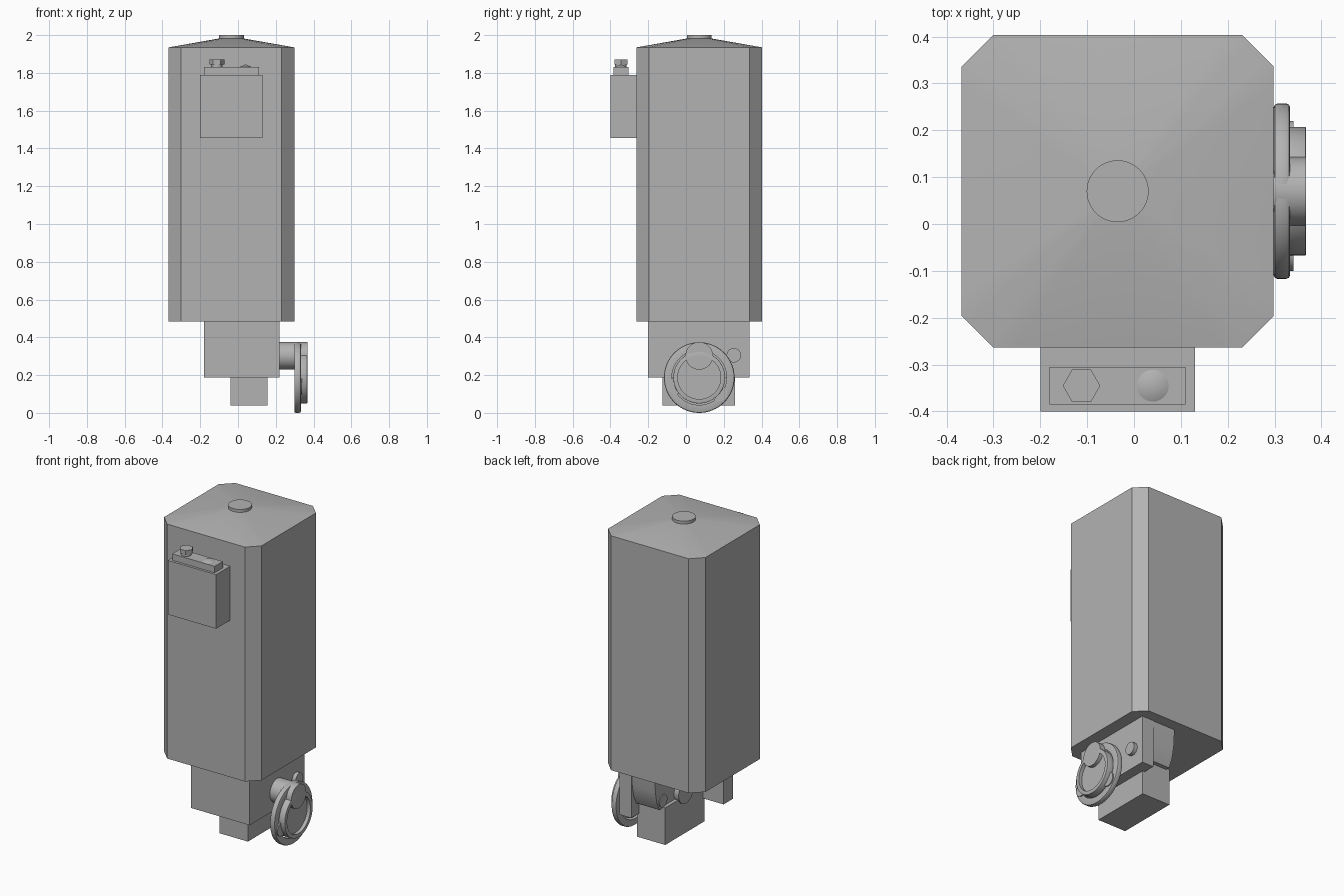
import bpy, bmesh, math
from mathutils import Matrix, Vector

if "Cube" in bpy.data.objects:
    bpy.data.objects.remove(bpy.data.objects["Cube"], do_unlink=True)

GREY = (0.45, 0.45, 0.45, 1)
mat = bpy.data.materials.new("plain_grey")
mat.use_nodes = True
mat.diffuse_color = GREY
mat.node_tree.nodes["Principled BSDF"].inputs["Base Color"].default_value = GREY


def finish(name, bm, bevel=0):
    bmesh.ops.recalc_face_normals(bm, faces=bm.faces)
    mesh = bpy.data.meshes.new(name)
    bm.to_mesh(mesh)
    bm.free()
    mesh.materials.append(mat)
    ob = bpy.data.objects.new(name, mesh)
    bpy.context.collection.objects.link(ob)
    if bevel:
        mod = ob.modifiers.new("soft_edges", "BEVEL")
        mod.width, mod.segments = bevel, 3
    bpy.ops.object.select_all(action="DESELECT")
    ob.select_set(True)
    bpy.context.view_layer.objects.active = ob
    bpy.ops.object.shade_smooth_by_angle(angle=math.radians(30))
    return ob


def box(name, xs, ys, zs, bevel=0):
    bm = bmesh.new()
    size = [b - a for a, b in (xs, ys, zs)]
    mid = [(a + b) / 2 for a, b in (xs, ys, zs)]
    bmesh.ops.create_cube(bm, matrix=Matrix.Translation(mid) @ Matrix.Diagonal((*size, 1)))
    return finish(name, bm, bevel)


def prism(name, points, height):
    """Extrude a closed outline by a vector."""
    bm = bmesh.new()
    face = bm.faces.new([bm.verts.new(p) for p in points])
    ext = bmesh.ops.extrude_face_region(bm, geom=[face])
    verts = [g for g in ext["geom"] if isinstance(g, bmesh.types.BMVert)]
    bmesh.ops.translate(bm, verts=verts, vec=height)
    return finish(name, bm)


def cylinder(name, start, end, r, r2=None, sides=48):
    start, end = Vector(start), Vector(end)
    axis = end - start
    rot = axis.to_track_quat("Z", "Y").to_matrix().to_4x4()
    bm = bmesh.new()
    bmesh.ops.create_cone(bm, cap_ends=True, segments=sides, radius1=r,
                          radius2=r if r2 is None else r2, depth=axis.length,
                          matrix=Matrix.Translation((start + end) / 2) @ rot)
    return finish(name, bm)


def ring(name, x0, x1, inner, outer, soft):
    """Revolve a chamfered rectangle about the wheel axis."""
    s = soft
    profile = [(x0, inner), (x1, inner), (x1, outer - s), (x1 - s * .3, outer - s * .3),
               (x1 - s, outer), (x0 + s, outer), (x0 + s * .3, outer - s * .3), (x0, outer - s)]
    bm = bmesh.new()
    verts = [bm.verts.new((x, WY, WZ + r)) for x, r in profile]
    edges = [bm.edges.new((verts[i - 1], verts[i])) for i in range(len(verts))]
    bmesh.ops.spin(bm, geom=verts + edges, cent=(0, WY, WZ), axis=(1, 0, 0),
                   angle=math.tau, steps=64, use_duplicate=False)
    bmesh.ops.remove_doubles(bm, verts=bm.verts, dist=0.0005)
    return finish(name, bm)


# Tall cabinet with chamfered corners
CX, CY, HALF, CUT = -0.035, 0.07, 0.333, 0.067
k = HALF - CUT
octagon = [(k, -HALF), (HALF, -k), (HALF, k), (k, HALF),
           (-k, HALF), (-HALF, k), (-HALF, -k), (-k, -HALF)]
prism("cabinet_body", [(CX + x, CY + y, 0.485) for x, y in octagon], (0, 0, 1.45))

# Sloping roof, blending from the octagon to a circle
bm = bmesh.new()
low, high = [], []
for i, a in enumerate(octagon):
    a, b = Vector(a), Vector(octagon[(i + 1) % 8])
    n = 12 if i % 2 else 4
    for j in range(n):
        p = a.lerp(b, j / n)
        q = p.normalized() * 0.066
        low.append(bm.verts.new((CX + p.x, CY + p.y, 1.935)))
        high.append(bm.verts.new((CX + q.x, CY + q.y, 1.982)))
for i in range(len(low)):
    bm.faces.new((low[i - 1], low[i], high[i], high[i - 1]))
bm.faces.new(high)
bm.faces.new(low[::-1])
finish("roof", bm)
cylinder("roof_cap", (CX, CY, 1.96), (CX, CY, 2.0), 0.066)

# Control box on the front
box("control_box", (-0.2, 0.13), (-0.4, -0.26), (1.455, 1.79))
box("control_box_lid", (-0.18, 0.11), (-0.385, -0.305), (1.79, 1.83))
cylinder("knob_stem", (-0.112, -0.345, 1.83), (-0.112, -0.345, 1.87), 0.03)
nut = [(-0.112 + 0.04 * math.cos(t * math.pi / 3), -0.345 + 0.04 * math.sin(t * math.pi / 3), 1.845)
       for t in range(6)]
prism("knob_nut", nut, (0, 0, 0.025))
cylinder("button_cone", (0.04, -0.345, 1.83), (0.04, -0.345, 1.845), 0.034, 0)

# Angled mounting bracket under the cabinet
bracket = [(-0.18, -0.2), (0.22, -0.2), (0.22, 0.335), (0.14, 0.335), (0.14, -0.11), (-0.18, -0.11)]
prism("mounting_bracket", [(x, y, 0.187) for x, y in bracket], (0, 0, 0.298))

# Gear housing with a rounded back, and the outlet block below it
side = [(-0.11, 0.485), (0.332, 0.485), (0.325, 0.38), (0.31, 0.31), (0.285, 0.26), (-0.11, 0.26)]
prism("gear_housing", [(-0.018, y, z) for y, z in side], (0.165, 0, 0))
box("outlet_block", (-0.04, 0.155), (-0.125, 0.26), (0.04, 0.27))
cylinder("pivot_pin", (-0.023, 0.253, 0.305), (0.243, 0.253, 0.305), 0.038)

# Hand wheel on the right
WY, WZ = 0.07, 0.187
cylinder("drive_shaft", (-0.05, WY, 0.302), (0.367, WY, 0.302), 0.073)
ring("wheel_rim", 0.298, 0.333, 0.145, 0.187, 0.008)
ring("wheel_inner_ring", 0.305, 0.367, 0.114, 0.137, 0.002)
cylinder("wheel_disc", (0.31, WY, WZ), (0.345, WY, WZ), 0.116)
for name, deg in (("front_wheel_lobe", 200), ("back_wheel_lobe", 322)):
    y = WY + 0.135 * math.cos(math.radians(deg))
    z = WZ + 0.135 * math.sin(math.radians(deg))
    cylinder(name, (0.303, y, z), (0.34, y, z), 0.043)
